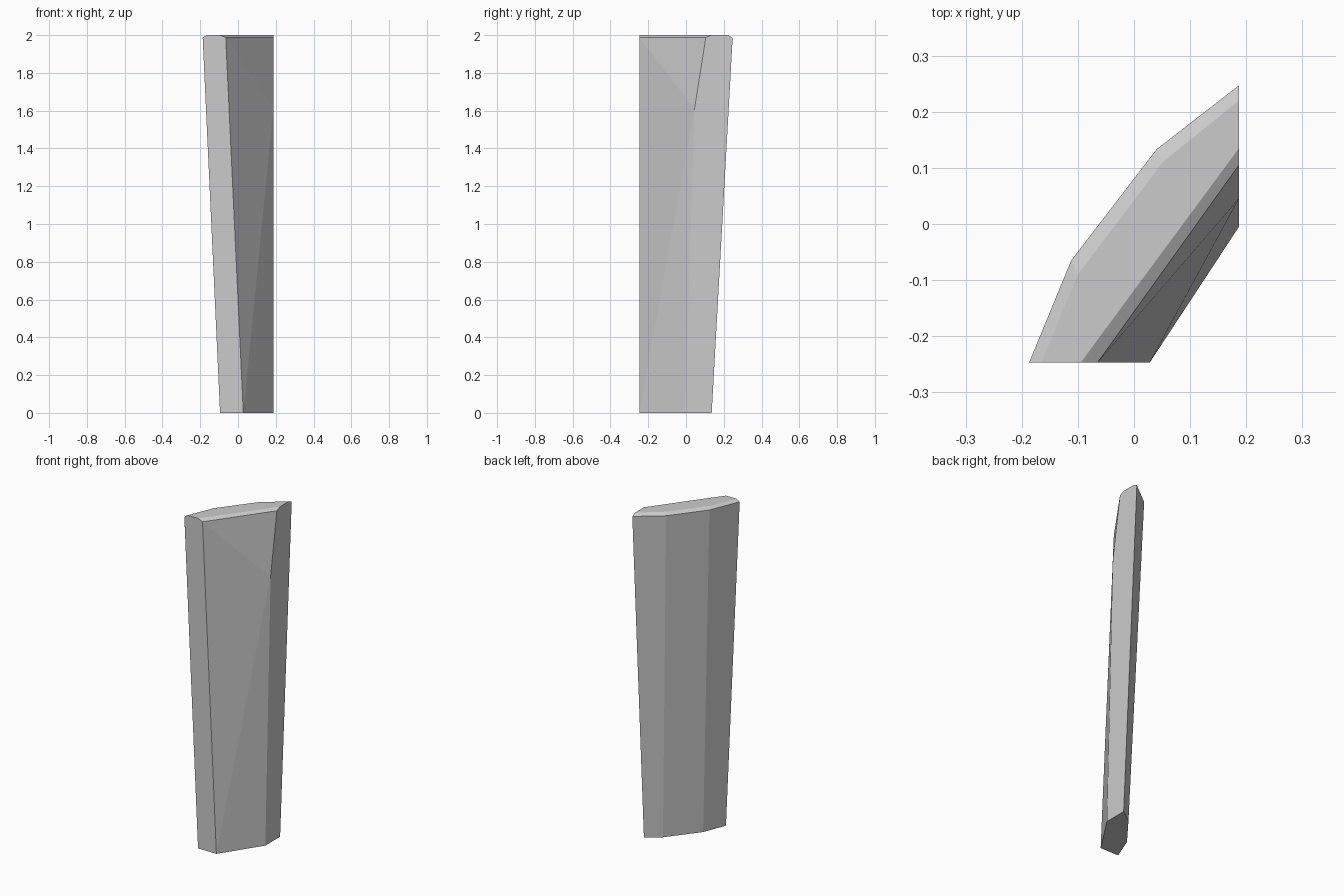
import bpy, bmesh

if "Cube" in bpy.data.objects:
    bpy.data.objects.remove(bpy.data.objects["Cube"])

# Cross-sections of the leaning slab: four points round the back, two on the slanted front
bottom = [(-0.095, -0.247), (-0.04, -0.107), (0.102, 0.075), (0.187, 0.136), (0.187, -0.005), (0.028, -0.247)]
upper = [(-0.187, -0.247), (-0.112, -0.065), (0.04, 0.133), (0.187, 0.247), (0.187, 0.105), (-0.065, -0.247)]
top = [(-0.165, -0.247), (-0.1, -0.09), (0.053, 0.112), (0.187, 0.22), (0.187, 0.135), (-0.095, -0.247)]

bm = bmesh.new()


def ring(points, z):
    return [bm.verts.new((x, y, z)) for x, y in points]


low, mid, cap = ring(bottom, 0), ring(upper, 1.987), ring(top, 2)
kink = bm.verts.new((0.187, 0.045, 1.61))

# Bottom and top faces
bm.faces.new(low)
bm.faces.new(cap[::-1])

# Walls at the back and the small front side
for i in (0, 1, 2, 5):
    j = (i + 1) % 6
    bm.faces.new((low[i], low[j], mid[j], mid[i]))

# Chamfer round the top
for i in range(6):
    j = (i + 1) % 6
    bm.faces.new((mid[i], mid[j], cap[j], cap[i]))

# Right side, and the slanted front bent at the kink
bm.faces.new((low[3], low[4], kink, mid[4], mid[3]))
bm.faces.new((mid[5], mid[4], kink))
bm.faces.new((mid[5], kink, low[5]))
bm.faces.new((low[5], kink, low[4]))

bmesh.ops.recalc_face_normals(bm, faces=bm.faces)
mesh = bpy.data.meshes.new("slab")
bm.to_mesh(mesh)
bm.free()
slab = bpy.data.objects.new("faceted_slab", mesh)
bpy.context.collection.objects.link(slab)
